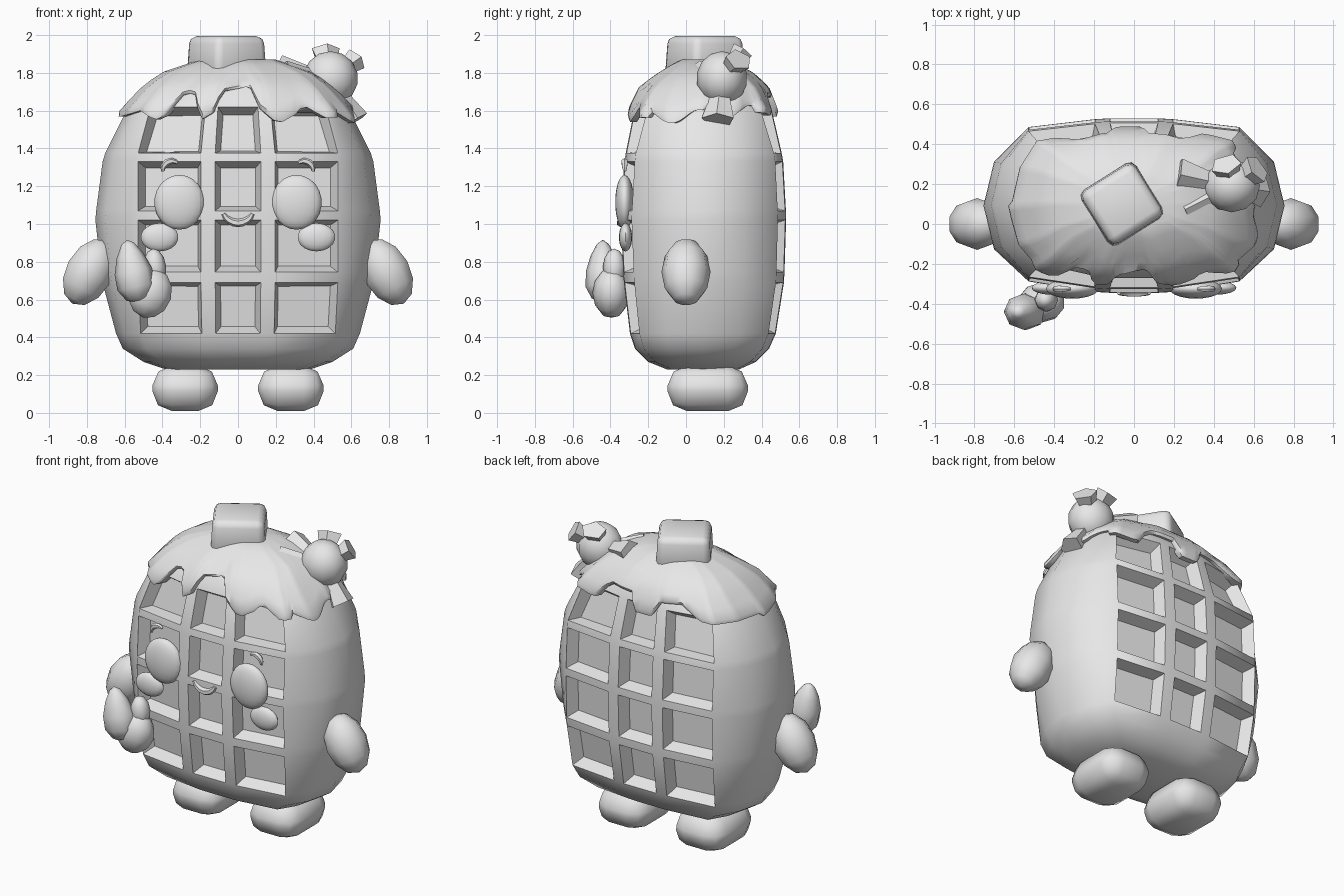
import bpy, bmesh, math
from mathutils import Vector, Matrix, Euler

if "Cube" in bpy.data.objects:
    bpy.data.objects.remove(bpy.data.objects["Cube"])

grey = bpy.data.materials.new("light_grey")
grey.use_nodes = True
grey.diffuse_color = (0.8, 0.8, 0.8, 1)
grey.node_tree.nodes["Principled BSDF"].inputs["Base Color"].default_value = (0.8, 0.8, 0.8, 1)


def finish(name, bm, angle=50):
    bmesh.ops.recalc_face_normals(bm, faces=bm.faces)
    mesh = bpy.data.meshes.new(name)
    bm.to_mesh(mesh)
    bm.free()
    obj = bpy.data.objects.new(name, mesh)
    bpy.context.collection.objects.link(obj)
    mesh.materials.append(grey)
    bpy.ops.object.select_all(action='DESELECT')
    obj.select_set(True)
    bpy.context.view_layer.objects.active = obj
    bpy.ops.object.shade_smooth_by_angle(angle=math.radians(angle))
    return obj


def lookup(table, t):
    """Linear interpolation of the rows of a table sorted by first entry."""
    if t <= table[0][0]:
        return table[0][1:]
    for a, b in zip(table, table[1:]):
        if t <= b[0]:
            f = (t - a[0]) / (b[0] - a[0])
            return [p + (q - p) * f for p, q in zip(a[1:], b[1:])]
    return table[-1][1:]


def loft(bm, rings):
    """Skin closed rings from bottom to top; returns the quads by row."""
    rows = [[bm.verts.new(p) for p in ring] for ring in rings]
    n = len(rows[0])
    quads = [[bm.faces.new((a[i], a[(i + 1) % n], b[(i + 1) % n], b[i])) for i in range(n)]
             for a, b in zip(rows, rows[1:])]
    bm.faces.new(rows[0][::-1])
    bm.faces.new(rows[-1])
    return quads


# Body outline: height, half width, front depth, back depth
OUTLINE = [(.23, .38, -.1, .28), (.27, .5, -.2, .37), (.34, .61, -.27, .44),
           (.43, .65, -.3, .48), (.7, .72, -.33, .52), (1.02, .755, -.345, .53),
           (1.27, .735, -.335, .525), (1.5, .665, -.3, .485), (1.62, .58, -.27, .45),
           (1.72, .48, -.22, .41), (1.79, .38, -.12, .33), (1.85, .2, -.02, .22)]
# Half of the cross-section from front to back, as fractions
SECTION = [(.16, -1), (.26, -.99), (.7, -.87), (.93, -.5), (1, 0),
           (.93, .5), (.7, .9), (.26, .99), (.16, 1)]


def ring(z, off=0.0, lift=0.0):
    """Body section, with corners growing rounder towards the top."""
    w, yf, yb = lookup(OUTLINE, z)
    w, yf, yb = w + off, yf - off, yb + off
    mid, depth = (yf + yb) / 2, (yb - yf) / 2
    corner = 1 - .18 * min(1, max(0, (z - 1.5) / .3))
    half = [Vector((fx * (min(.755, w * 1.14) if fx < .8 else w),
                    mid + fy * depth * (corner if fx == .7 else 1), z + lift))
            for fx, fy in SECTION]
    return half + [Vector((-p.x, p.y, p.z)) for p in reversed(half)]


# Waffle body with sunken cells on front and back
cells = [(.42, .69), (.745, 1.02), (1.07, 1.33), (1.375, 1.62)]
levels = [.23, .27, .34] + [z for c in cells for z in c] + [1.72, 1.79, 1.85]
bm = bmesh.new()
quads = loft(bm, [ring(z) for z in levels])
bm.normal_update()
pits = [quads[r][c] for r in (3, 5, 7, 9) for c in (1, 15, 17, 6, 8, 10)]
bmesh.ops.inset_individual(bm, faces=pits, thickness=.04, depth=-.075)
finish("waffle_body", bm, 66)

# Syrup cap with dripping edge
FRONT_EDGE = [(-.6, 1.57), (-.52, 1.6), (-.42, 1.55), (-.37, 1.58), (-.33, 1.7), (-.25, 1.68),
              (-.19, 1.55), (-.13, 1.59), (-.1, 1.7), (.08, 1.73), (.12, 1.61), (.2, 1.53),
              (.3, 1.58), (.36, 1.63), (.45, 1.56), (.6, 1.57)]
BACK_EDGE = [(-.6, 1.59), (-.4, 1.6), (-.3, 1.67), (-.15, 1.66), (-.08, 1.57), (.04, 1.57),
             (.08, 1.67), (.28, 1.68), (.34, 1.57), (.42, 1.58), (.6, 1.6)]
STEPS = 8


def sample(z, off, s, lift=0.0):
    pts = ring(z, off, lift)
    i, f = divmod(s, STEPS)
    return pts[i].lerp(pts[(i + 1) % len(pts)], f / STEPS)


def drip(s):
    p = sample(1.6, .02, s)
    z = lookup(FRONT_EDGE if p.y < .1 else BACK_EDGE, p.x)[0]
    if p.x > .52:
        z += .035 * math.sin(p.y * 22)
    return z


count = STEPS * 2 * len(SECTION)
edge = [drip(s) for s in range(count)]
rows = []
for t, off, lift in [(0, -.02, 0), (0, .016, 0), (.1, .032, 0), (.3, .032, 0), (.5, .03, .005),
                     (.65, .028, .01), (.8, .025, .012), (.92, .022, .014), (1, 0, .02)]:
    rows.append([sample(e + (1.85 - e) * t, off, s, lift) for s, e in enumerate(edge)])
bm = bmesh.new()
loft(bm, rows)
finish("syrup_cap", bm)


def blob(name, loc, half, rot=(0, 0, 0), seg=14, taper=0.0):
    """Ellipsoid, optionally narrowed towards its top."""
    bm = bmesh.new()
    bmesh.ops.create_uvsphere(bm, u_segments=seg, v_segments=max(6, seg // 2 + 1), radius=1)
    for v in bm.verts:
        k = 1 - taper * v.co.z
        v.co = Vector((v.co.x * k * half[0], v.co.y * k * half[1], v.co.z * half[2]))
    bm.transform(Matrix.Translation(loc) @ Euler(rot).to_matrix().to_4x4())
    return finish(name, bm)


def block(name, loc, half, bevel, turn=0.0, top=1.0):
    """Rounded box, with a scaled upper face."""
    bm = bmesh.new()
    bmesh.ops.create_cube(bm, size=2)
    for v in bm.verts:
        k = top if v.co.z > 0 else 1
        v.co = Vector((v.co.x * half[0] * k, v.co.y * half[1] * k, v.co.z * half[2]))
    bmesh.ops.bevel(bm, geom=bm.edges[:], offset=bevel, segments=2,
                    affect='EDGES', profile=.5)
    bm.transform(Matrix.Translation(loc) @ Matrix.Rotation(turn, 4, 'Z'))
    return finish(name, bm)


def arc(name, loc, radius, thick, start, end):
    """Curved tube in the front plane with tapering ends."""
    bm = bmesh.new()
    rings, n = [], 8
    for i in range(n + 1):
        a = math.radians(start + (end - start) * i / n)
        r = thick * (.5 + .5 * math.sin(math.pi * i / n))
        out = Vector((math.cos(a), 0, math.sin(a)))
        rings.append([Vector(loc) + out * (radius + r * math.cos(b)) + Vector((0, r * math.sin(b), 0))
                      for b in (k * math.pi / 3 for k in range(6))])
    loft(bm, rings)
    finish(name, bm)


# Butter pat
block("butter_pat", (-.06, .1, 1.89), (.165, .165, .105), .04, math.radians(32), .93)

# Paired limbs and face parts
for side, x in (("left", 1), ("right", -1)):
    block(side + "_foot", (.28 * x, .115, .13), (.175, .215, .12), .105, 0, .98)
    blob(side + "_arm", (.787 * x, 0, .745), (.13, .13, .19), (0, -.5 * x, 0), 10)
    blob(side + "_eye", (.31 * x, -.325, 1.115), (.133, .05, .145), seg=20)
    blob(side + "_cheek", (.415 * x, -.32, .93), (.1, .035, .075), seg=16)
    arc(side + "_brow", (.35 * x, -.325, 1.285), .048, .018, 90 - 30 * x - 68, 90 - 30 * x + 68)
arc("smile", (0, -.345, 1.09), .085, .022, 205, 335)

# Held berries beside the right arm
blob("held_leaf_berry", (-.555, -.44, .75), (.1, .09, .17), (0, -.2, 0), 8, .35)
blob("held_round_berry", (-.465, -.395, .635), (.12, .1, .135), (0, .3, 0), 10)
blob("held_small_berry", (-.44, -.38, .77), (.06, .06, .1), (0, -.1, 0), 8)

# Flower-like berry on the head
centre = Vector((.49, .19, 1.77))
blob("head_berry", centre, (.145, .135, .145), seg=12)


def petal(name, tip, width, thick):
    way = Vector(tip) - centre
    bm = bmesh.new()
    bmesh.ops.create_cone(bm, cap_ends=True, segments=5, radius1=.6, radius2=1, depth=1)
    bm.transform(Matrix.Diagonal((width, thick, way.length * .55, 1)))
    bm.transform(Matrix.Translation(centre + way * .72) @ way.to_track_quat('Z', 'Y').to_matrix().to_4x4())
    finish(name, bm, 30)


petal("petal_inner", (.22, .25, 1.82), .085, .075)
petal("petal_front", (.25, .07, 1.79), .08, .075)
petal("petal_top", (.46, .3, 1.92), .08, .06)
petal("petal_outer", (.62, .28, 1.87), .08, .065)
petal("petal_low", (.63, .17, 1.55), .09, .065)
